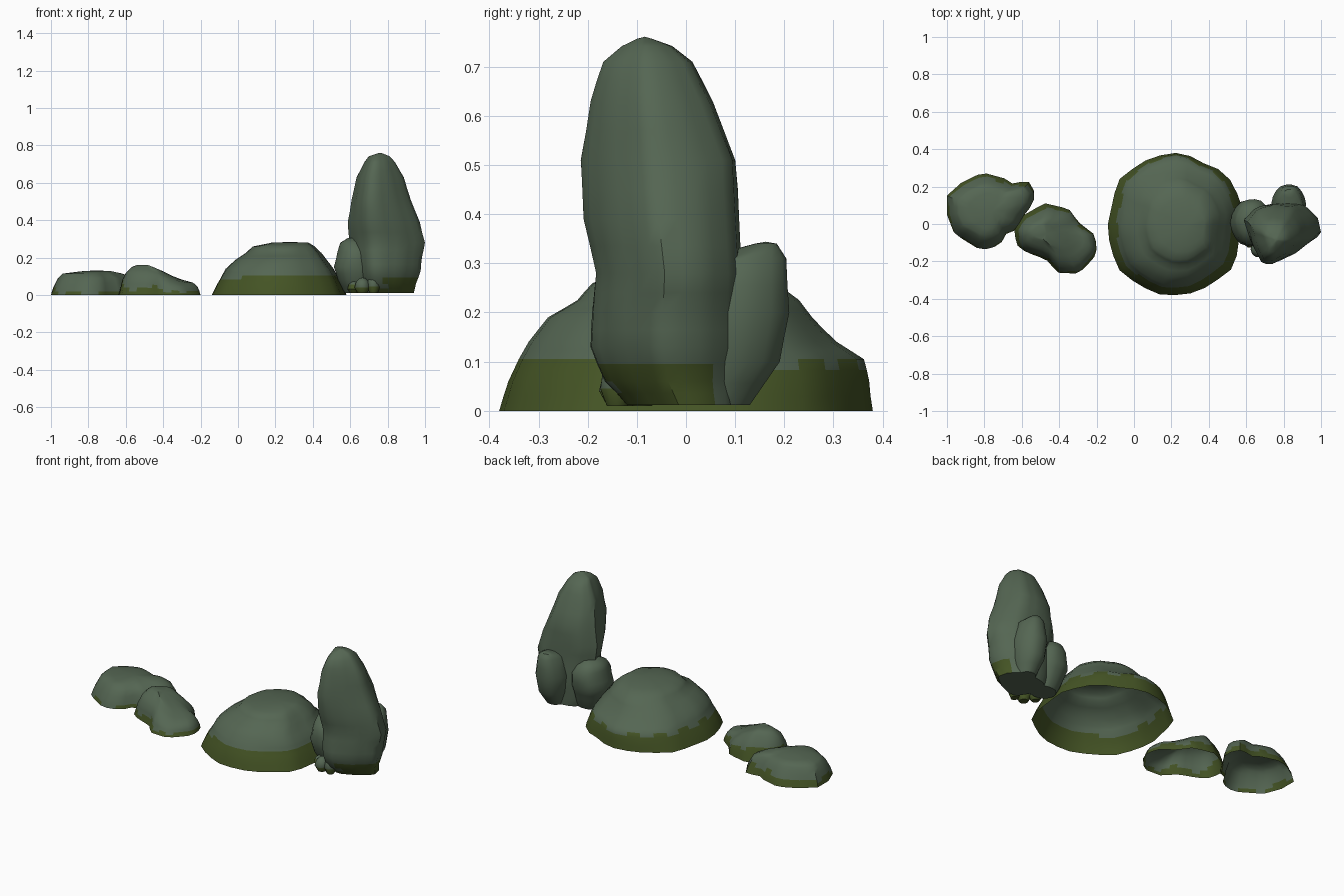
import bpy, bmesh, math
from mathutils import Vector, noise

if "Cube" in bpy.data.objects:
    bpy.data.objects.remove(bpy.data.objects["Cube"])

def material(name, rgb):
    m = bpy.data.materials.new(name)
    m.diffuse_color = (*rgb, 1)
    m.use_nodes = True
    m.node_tree.nodes["Principled BSDF"].inputs["Base Color"].default_value = m.diffuse_color
    return m

ROCK = material("grey_green_stone", (0.090, 0.133, 0.086))
MOSS = material("moss_green", (0.058, 0.088, 0.018))

ROUND = [(math.cos(math.tau * i / 12), math.sin(math.tau * i / 12)) for i in range(12)]

def resample(pts, n):
    """Even points along a closed outline, scaled to -1..1 in both axes."""
    p = [Vector(q) for q in pts]
    segs = [(p[i], p[(i + 1) % len(p)]) for i in range(len(p))]
    total = sum((b - a).length for a, b in segs)
    out, run, k = [], 0.0, 0
    for i in range(n):
        d = total * i / n
        while run + (segs[k][1] - segs[k][0]).length < d:
            run += (segs[k][1] - segs[k][0]).length
            k += 1
        a, b = segs[k]
        out.append(a.lerp(b, (d - run) / (b - a).length))
    x0, x1 = min(v.x for v in out), max(v.x for v in out)
    y0, y1 = min(v.y for v in out), max(v.y for v in out)
    return [((v.x - x0) / (x1 - x0) * 2 - 1, (v.y - y0) / (y1 - y0) * 2 - 1) for v in out]

def rock(name, outline, levels, moss, n=28, sub=2, closed=False, lump=0.006, height=None):
    """Loft an outline through levels of (z, x0, x1, y0, y1); open underneath unless closed."""
    shape = resample(outline, n)
    fine = []
    for a, b in zip(levels, levels[1:]):
        fine += [[u + (v - u) * s / sub for u, v in zip(a, b)] for s in range(sub)]
    fine.append(list(levels[-1]))
    bm = bmesh.new()
    rings = []
    for i, (z, x0, x1, y0, y1) in enumerate(fine):
        ring = []
        for u, v in shape:
            p = Vector(((x0 + x1) / 2 + u * (x1 - x0) / 2, (y0 + y1) / 2 + v * (y1 - y0) / 2, z))
            if i:
                k = noise.noise(p * 9) * lump
                p += Vector((u * k, v * k, 0))
            if height:
                p.z *= height(p)
            ring.append(bm.verts.new(p))
        rings.append(ring)
    for a, b in zip(rings, rings[1:]):
        for i in range(n):
            j = (i + 1) % n
            bm.faces.new((a[i], a[j], b[j], b[i]))
    # domed top
    top = rings[-1]
    apex = sum((v.co for v in top), Vector()) / n
    apex.z += 0.004
    c = bm.verts.new(apex)
    for i in range(n):
        bm.faces.new((top[i], top[(i + 1) % n], c))
    if closed:
        bm.faces.new(rings[0][::-1])
    # moss where the face lies below a wavering line
    bm.normal_update()
    if bm.faces[:][0].normal.dot(bm.faces[:][0].calc_center_median() - apex) < 0:
        bmesh.ops.reverse_faces(bm, faces=bm.faces[:])
    for f in bm.faces:
        m = f.calc_center_median()
        f.material_index = int(m.z < moss(m, f.normal) + 0.02 * noise.noise(m * 14))
    me = bpy.data.meshes.new(name)
    bm.to_mesh(me)
    bm.free()
    me.materials.append(ROCK)
    me.materials.append(MOSS)
    ob = bpy.data.objects.new(name, me)
    bpy.context.collection.objects.link(ob)
    bpy.ops.object.select_all(action='DESELECT')
    ob.select_set(True)
    bpy.context.view_layer.objects.active = ob
    bpy.ops.object.shade_smooth_by_angle(angle=math.radians(45))
    return ob

# Large dome boulder
rock("dome_boulder",
     [(-.14, 0), (-.13, -.12), (-.08, -.24), (.02, -.32), (.16, -.38), (.34, -.36), (.48, -.27),
      (.54, -.22), (.56, -.08), (.58, .08), (.53, .22), (.44, .3), (.32, .34), (.28, .38),
      (.17, .375), (.04, .33), (-.09, .23)],
     [(0, -.14, .58, -.38, .38), (.06, -.11, .555, -.36, .37), (.105, -.085, .53, -.34, .36),
      (.14, -.065, .51, -.32, .31), (.19, -.01, .47, -.28, .26), (.225, .04, .445, -.22, .23),
      (.26, .08, .41, -.19, .18), (.28, .18, .375, -.11, .09)],
     lambda m, nrm: 0.095)

# Far left low boulder
rock("left_low_boulder",
     [(-1, .15), (-1, .05), (-.96, -.05), (-.82, -.135), (-.72, -.11), (-.68, -.04), (-.63, -.03),
      (-.59, .05), (-.54, .11), (-.535, .17), (-.57, .23), (-.65, .21), (-.68, .235),
      (-.81, .27), (-.92, .22)],
     [(0, -1, -.535, -.135, .27), (.04, -.985, -.545, -.12, .255), (.09, -.96, -.57, -.09, .225),
      (.115, -.935, -.62, -.06, .2), (.128, -.83, -.68, 0, .13)],
     lambda m, nrm: 0.03 + 0.02 * nrm.y)

# Second low boulder, stepping down to its right
rock("stepped_low_boulder",
     [(-.64, -.03), (-.6, .04), (-.48, .11), (-.35, .08), (-.3, .01), (-.21, -.06), (-.2, -.16),
      (-.27, -.24), (-.31, -.265), (-.41, -.26), (-.47, -.19), (-.58, -.15), (-.63, -.11)],
     [(0, -.64, -.2, -.265, .11), (.04, -.63, -.205, -.25, .1), (.08, -.62, -.215, -.235, .085),
      (.12, -.6, -.24, -.2, .06), (.15, -.57, -.3, -.14, .03), (.161, -.54, -.4, -.1, 0)],
     lambda m, nrm: 0.042 + 0.025 * (nrm.y - nrm.x),
     height=lambda p: 1 - .45 * min(1, max(0, (p.x + .48) / .17)))

# Standing stone
rock("standing_stone",
     [(.6, .03), (.64, -.1), (.7, -.2), (.77, -.2), (.88, -.15), (.99, -.06), (.97, .03),
      (.9, .11), (.78, .12), (.67, .1)],
     [(.012, .66, .94, -.12, .10), (.06, .64, .95, -.165, .105), (.13, .62, .975, -.19, .11),
      (.2, .61, .985, -.19, .11), (.28, .6, .998, -.183, .11), (.39, .585, .97, -.207, .11),
      (.51, .605, .92, -.212, .1), (.63, .63, .885, -.195, .05), (.71, .675, .84, -.165, .01),
      (.742, .7, .81, -.13, -.03), (.757, .745, .775, -.1, -.07)],
     lambda m, nrm: 0.085 if nrm.x > .3 and m.y < .05 else (0.02 if nrm.y < 0 and m.x < .8 else -1),
     closed=True)

# Lobes leaning on the standing stone
rock("left_lobe", ROUND,
     [(.012, .57, .72, -.06, .07), (.08, .535, .73, -.1, .1), (.15, .512, .74, -.12, .13),
      (.23, .532, .73, -.11, .135), (.28, .55, .7, -.07, .11), (.305, .59, .66, -.02, .07)],
     lambda m, nrm: -1, n=18, closed=True)
rock("back_lobe", ROUND,
     [(.012, .77, .88, 0, .13), (.1, .745, .91, 0, .19), (.2, .735, .92, 0, .21),
      (.31, .765, .9, .03, .205), (.34, .8, .86, .14, .185)],
     lambda m, nrm: -1, n=18, closed=True, lump=0.003)

# Pebbles at the foot of the standing stone
for i, (x, y, r, top) in enumerate([(.665, -.135, .042, .09), (.725, -.14, .035, .1), (.62, -.09, .035, .07)]):
    rock(f"foot_pebble_{i + 1}", ROUND,
         [(z, x - r * s, x + r * s, y - r * s, y + r * s)
          for z, s in ((.01, .6), (top * .45, 1), (top * .8, .8), (top, .35))],
         lambda m, nrm: 0.045, n=10, sub=1, closed=True, lump=0.003)
